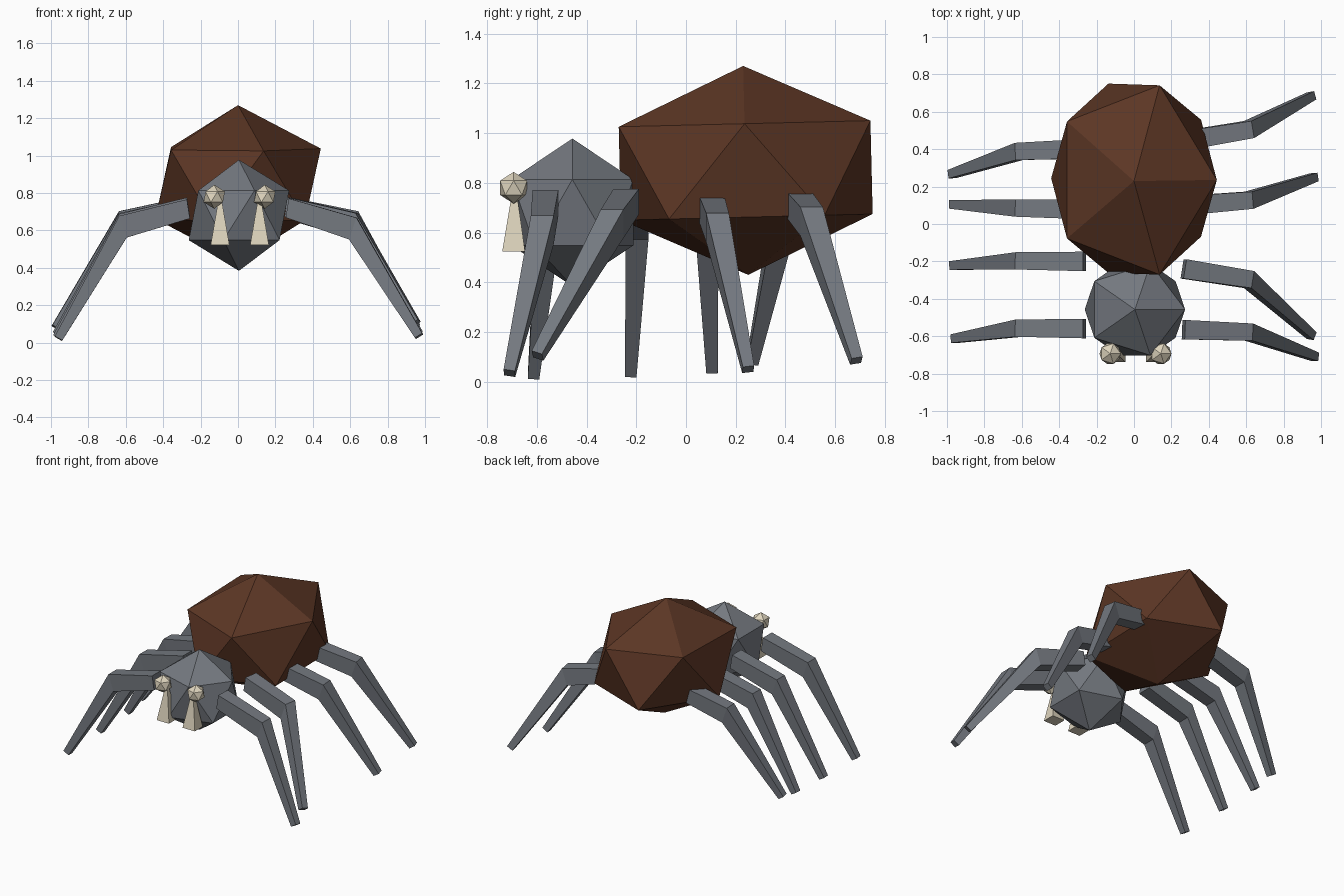
import bpy, bmesh, math
from mathutils import Vector, Matrix

cube = bpy.data.objects.get("Cube")
if cube:
    bpy.data.objects.remove(cube, do_unlink=True)


def material(name, color):
    m = bpy.data.materials.new(name)
    m.use_nodes = True
    m.diffuse_color = (*color, 1)
    m.node_tree.nodes["Principled BSDF"].inputs["Base Color"].default_value = (*color, 1)
    return m


BROWN = material("brown", (0.107, 0.037, 0.018))
GREY = material("slate grey", (0.175, 0.19, 0.215))
BONE = material("bone", (0.73, 0.66, 0.51))


def add_object(name, bm, mat):
    bmesh.ops.recalc_face_normals(bm, faces=bm.faces)
    mesh = bpy.data.meshes.new(name)
    bm.to_mesh(mesh)
    bm.free()
    mesh.materials.append(mat)
    obj = bpy.data.objects.new(name, mesh)
    bpy.context.collection.objects.link(obj)
    return obj


def faceted_ball(name, center, radii, mat, tilt=0):
    bm = bmesh.new()
    bmesh.ops.create_icosphere(bm, subdivisions=1, radius=1)
    obj = add_object(name, bm, mat)
    obj.location, obj.scale = center, radii
    obj.rotation_euler.x = math.radians(tilt)


def loft(name, rings, mat):
    """Skin square rings given as (center, half side vector, half up vector)."""
    bm = bmesh.new()
    loops = [[bm.verts.new(c + s * a + u * b)
              for a, b in ((-1, -1), (1, -1), (1, 1), (-1, 1))]
             for c, s, u in rings]
    for low, high in zip(loops, loops[1:]):
        for i in range(4):
            j = (i + 1) % 4
            bm.faces.new((low[i], low[j], high[j], high[i]))
    bm.faces.new(loops[0])
    bm.faces.new(loops[-1])
    add_object(name, bm, mat)


def leg(name, side, root_yz, knee_yz, foot_xyz):
    root = Vector((side * 0.265, *root_yz))
    knee = Vector((side * 0.615, *knee_yz))
    foot = Vector((side * foot_xyz[0], *foot_xyz[1:]))
    up = Vector((0, 0, 1))
    out = Vector((side, 0, 0))
    across = up.cross(knee - root).normalized()
    shin = (foot - knee).normalized()
    foot_across = (across - shin * across.dot(shin)).normalized()
    foot_up = shin.cross(foot_across)
    loft(name, [
        (root, across * 0.052, up * 0.051 + out * 0.008),
        (knee, across * 0.046, up * 0.058 + out * 0.02),
        (foot, foot_across * 0.023, foot_up * 0.023),
    ], GREY)


# Body
faceted_ball("abdomen", (0, 0.24, 0.85), (0.495, 0.595, 0.42), BROWN, 1.4)
faceted_ball("head", (0.005, -0.457, 0.681), (0.3, 0.288, 0.297), GREY)

# Eyes and fangs
for label, eye_x, fang_x in (("right", -0.127, -0.096), ("left", 0.143, 0.115)):
    faceted_ball(label + "_eye", (eye_x, -0.693, 0.78), (0.064,) * 3, BONE)
    x, y = Vector((1, 0, 0)), Vector((0, 1, 0))
    loft(label + "_fang", [
        (Vector((fang_x, -0.693, 0.523)), x * 0.05, y * 0.046),
        (Vector((fang_x, -0.69, 0.75)), x * 0.011, y * 0.011),
    ], BONE)

# Legs: root (y, z), knee (y, z), foot (x, y, z)
leg("left_front_leg", 1, (-0.565, 0.72), (-0.578, 0.61), (0.968, -0.71, 0.035))
leg("left_second_leg", 1, (-0.24, 0.725), (-0.297, 0.635), (0.95, -0.597, 0.105))
leg("left_third_leg", 1, (0.098, 0.712), (0.127, 0.62), (0.965, 0.25, 0.05))
leg("left_back_leg", 1, (0.445, 0.725), (0.505, 0.645), (0.95, 0.685, 0.085))
leg("right_front_leg", -1, (-0.559, 0.715), (-0.557, 0.62), (0.96, -0.613, 0.022))
leg("right_second_leg", -1, (-0.2, 0.725), (-0.197, 0.63), (0.968, -0.222, 0.03))
leg("right_third_leg", -1, (0.078, 0.72), (0.085, 0.635), (0.97, 0.105, 0.045))
leg("right_back_leg", -1, (0.402, 0.73), (0.388, 0.645), (0.975, 0.267, 0.08))
